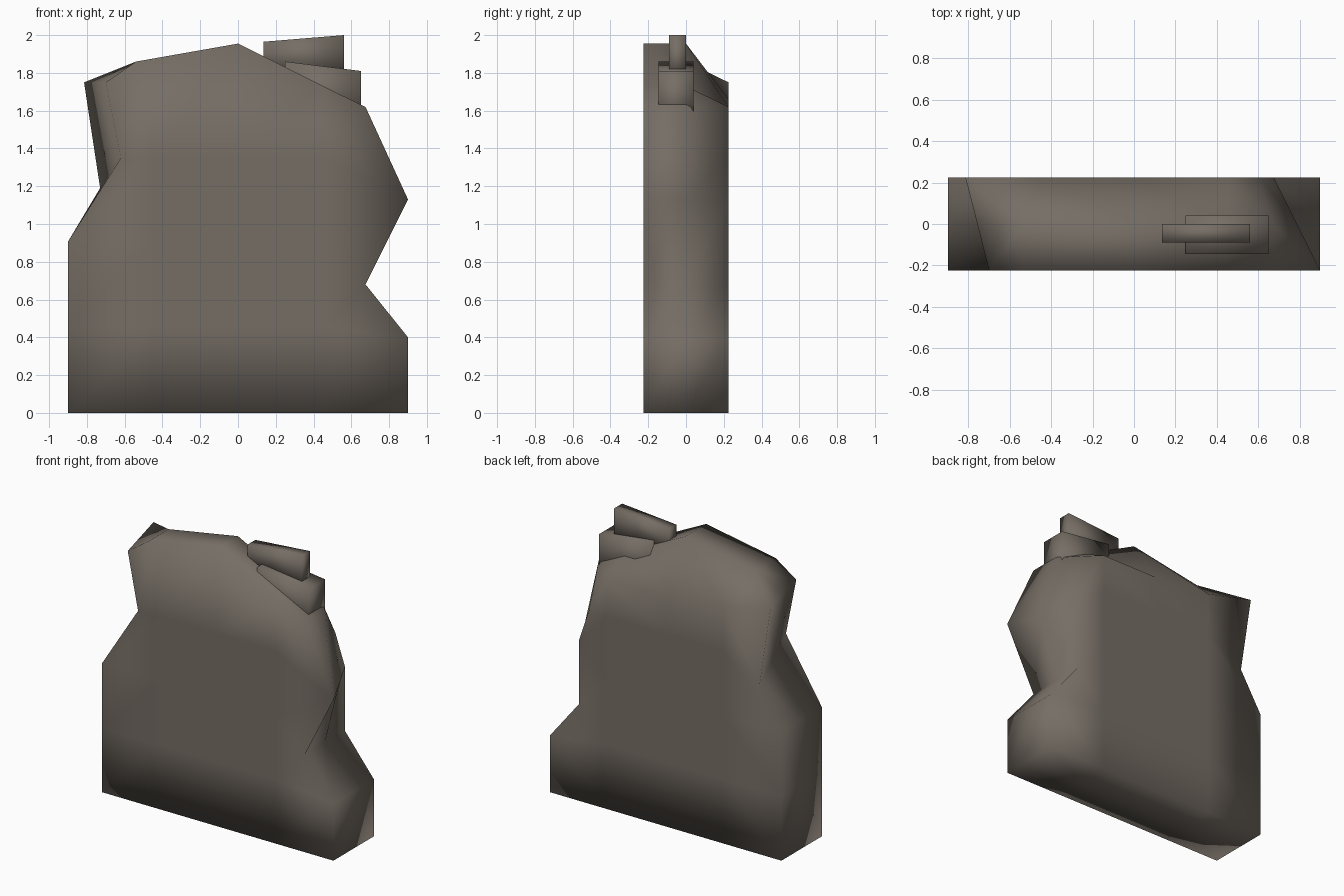
import bpy
import bmesh

if "Cube" in bpy.data.objects:
    bpy.data.objects.remove(bpy.data.objects["Cube"])

stone = bpy.data.materials.new("weathered stone")
stone.diffuse_color = (0.18, 0.155, 0.13, 1)
stone.use_nodes = True
stone.node_tree.nodes["Principled BSDF"].inputs["Base Color"].default_value = stone.diffuse_color


def finish(name, bm):
    bmesh.ops.recalc_face_normals(bm, faces=bm.faces)
    for f in bm.faces:
        f.smooth = True
    mesh = bpy.data.meshes.new(name)
    bm.to_mesh(mesh)
    bm.free()
    mesh.materials.append(stone)
    obj = bpy.data.objects.new(name, mesh)
    bpy.context.collection.objects.link(obj)
    return obj


# Broken wall: a 4 x 2 x 4 block lattice with chipped edges, (x, z) per row
D = 0.225
XS = (-0.9, -0.45, 0, 0.45, 0.9)
ZS = (0, 0.45, 0.9, 1.35)
LEFT = {0: [(-.9, 0), (-.9, .45), (-.9, .907), (-.62, 1.35), (-.70, 1.75)],
        2: [(-.9, 0), (-.9, .45), (-.9, .907), (-.73, 1.19), (-.815, 1.75)]}
RIGHT = {0: [(.9, 0), (.9, .4), (.675, .68), (.9, 1.13), (.675, 1.62)],
         2: [(.9, 0), (.9, .4), (.675, .68), (.675, 1.13), (.6, 1.35)]}
TOP = {0: [(-.54, 1.86), (0, 1.955), (.45, 1.73)],
       1: [(-.54, 1.86), (0, 1.955), (.45, 1.73)],
       2: [(-.45, 1.66), (0, 1.62), (.45, 1.62)]}


def xz(i, j, k):
    if j == 1 and i == 4 and k == 4:
        return RIGHT[0][4]
    if i in (0, 4):
        side = LEFT if i == 0 else RIGHT
        if j == 1:
            return tuple((a + b) / 2 for a, b in zip(side[0][k], side[2][k]))
        return side[j][k]
    if k == 4:
        return TOP[j][i - 1]
    return XS[i], ZS[k]


bm = bmesh.new()
verts = {}


def vert(i, j, k):
    if (i, j, k) not in verts:
        x, z = xz(i, j, k)
        verts[i, j, k] = bm.verts.new((x, (j - 1) * D, z))
    return verts[i, j, k]


def quad(*keys):
    bm.faces.new([vert(*key) for key in keys])


for j in (0, 2):                                    # front and back
    for i in range(4):
        for k in range(4):
            quad((i, j, k), (i + 1, j, k), (i + 1, j, k + 1), (i, j, k + 1))
for i in (0, 4):                                    # left and right ends
    for j in range(2):
        for k in range(4):
            quad((i, j, k), (i, j + 1, k), (i, j + 1, k + 1), (i, j, k + 1))
for i in range(4):                                  # underside and broken top
    for j in range(2):
        quad((i, j, 0), (i + 1, j, 0), (i + 1, j + 1, 0), (i, j + 1, 0))
    quad((i, 0, 4), (i + 1, 0, 4), (i + 1, 1, 4), (i, 1, 4))
    quad((i, 1, 4), (i + 1, 1, 4), (i, 2, 4))
    quad((i + 1, 1, 4), (i + 1, 2, 4), (i, 2, 4))
finish("broken_wall", bm)


# Loose stones resting on the broken top
def slab(name, profile, y0, y1):
    bm = bmesh.new()
    face = bm.faces.new([bm.verts.new((x, y0, z)) for x, z in profile])
    new = bmesh.ops.extrude_face_region(bm, geom=[face])["geom"]
    moved = [v for v in new if isinstance(v, bmesh.types.BMVert)]
    bmesh.ops.translate(bm, verts=moved, vec=(0, y1 - y0, 0))
    return finish(name, bm)


slab("lower_loose_stone", [(.25, 1.6), (.65, 1.5), (.65, 1.81), (.25, 1.86)], -.145, .04)
slab("upper_loose_stone", [(.135, 1.8), (.56, 1.77), (.56, 2.0), (.135, 1.965)], -.09, 0)
